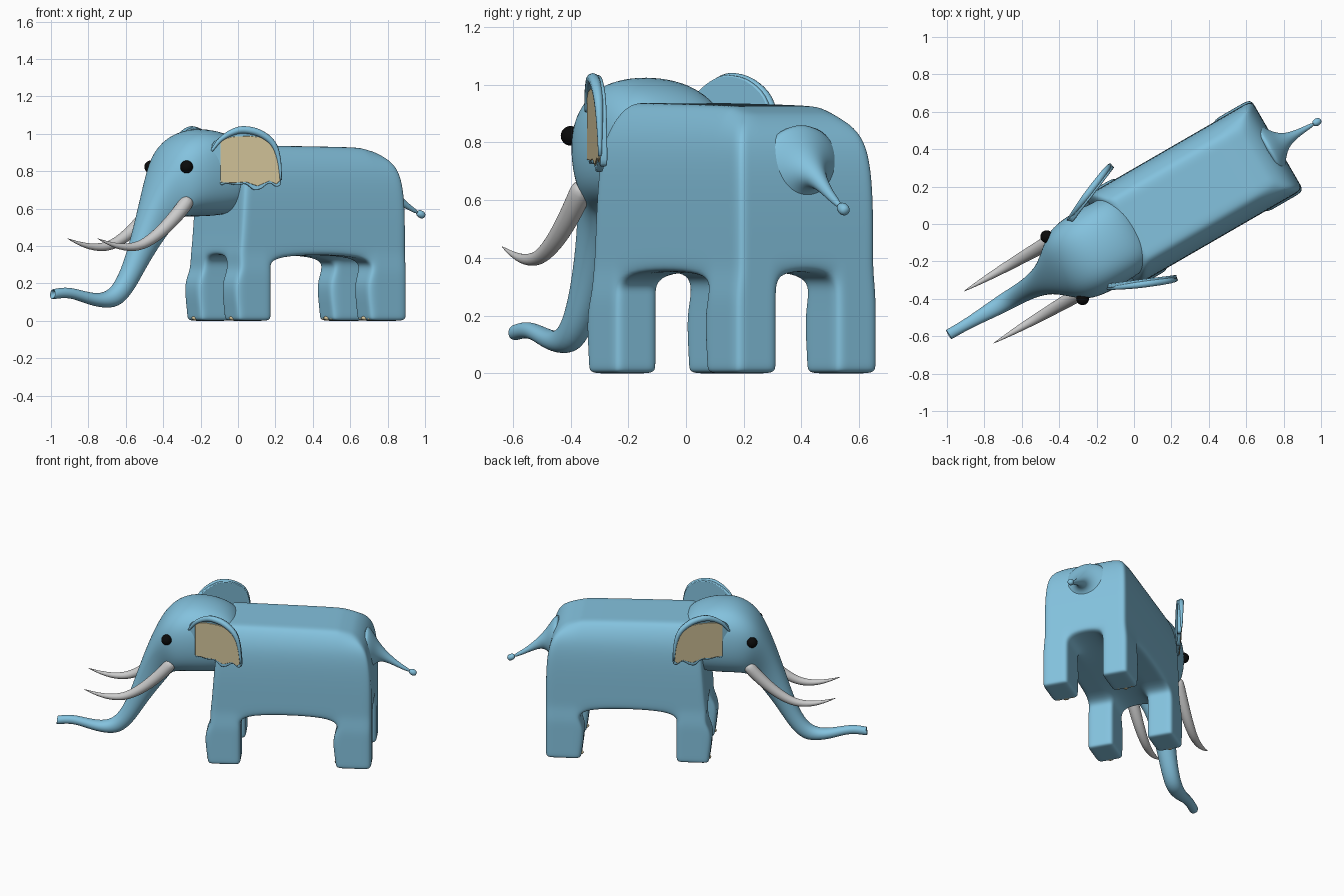
import bpy, bmesh, math
from mathutils import Vector, Matrix

if "Cube" in bpy.data.objects:
    bpy.data.objects.remove(bpy.data.objects["Cube"])

# Built along local X (head at -X), then turned 30 degrees
PLACE = Matrix.Rotation(math.radians(30), 4, 'Z') @ Matrix.Translation((0, -0.017, 0))


def material(name, rgb):
    m = bpy.data.materials.new(name)
    m.diffuse_color = (*rgb, 1)
    m.use_nodes = True
    m.node_tree.nodes["Principled BSDF"].inputs["Base Color"].default_value = m.diffuse_color
    return m


BLUE = material("blue_skin", (0.23, 0.54, 0.73))
CREAM = material("cream", (0.66, 0.56, 0.33))
BLACK = material("black", (0.003, 0.003, 0.003))


def finish(name, bm, mat=None, subsurf=0, bevel=0):
    bmesh.ops.recalc_face_normals(bm, faces=bm.faces[:])
    me = bpy.data.meshes.new(name)
    bm.to_mesh(me)
    bm.free()
    ob = bpy.data.objects.new(name, me)
    bpy.context.collection.objects.link(ob)
    ob.matrix_world = PLACE
    if mat:
        me.materials.append(mat)
    for p in me.polygons:
        p.use_smooth = True
    if subsurf:
        ob.modifiers.new("smooth", 'SUBSURF').levels = subsurf
        ob.modifiers["smooth"].render_levels = subsurf
    if bevel:
        b = ob.modifiers.new("bevel", 'BEVEL')
        b.width, b.segments = bevel, 2
        bpy.ops.object.select_all(action='DESELECT')
        ob.select_set(True)
        bpy.context.view_layer.objects.active = ob
        bpy.ops.object.shade_smooth_by_angle(angle=math.radians(40))
    return ob


def skin(rings):
    bm = bmesh.new()
    rows = [[bm.verts.new(p) for p in r] for r in rings]
    n = len(rows[0])
    for a, b in zip(rows, rows[1:]):
        for i in range(n):
            bm.faces.new((a[i], a[(i + 1) % n], b[(i + 1) % n], b[i]))
    bm.faces.new(rows[0])
    bm.faces.new(rows[-1][::-1])
    return bm


def tube(path, radii, side, n=12):
    pts = [Vector(p) for p in path]
    side = Vector(side)
    rings = []
    for i, (p, r) in enumerate(zip(pts, radii)):
        t = (pts[min(i + 1, len(pts) - 1)] - pts[max(i - 1, 0)]).normalized()
        up = t.cross(side).normalized()
        rings.append([p + r * (math.cos(a) * up + math.sin(a) * side)
                      for a in (2 * math.pi * k / n for k in range(n))])
    return skin(rings)


def spow(v, e):
    return math.copysign(abs(v) ** e, v)


# Body and legs: block cage with rounded subdivision
xs = [-.170, -.115, -.02, .04, .648, .71, .805, .875]
ys = [-.285, -.235, -.165, -.115, .115, .165, .235, .285]
zs = [0, .035, .2, .27, .355, .42, .65, .82, .937]
front_lean = [0, 0, 0, .005, .015, .025, .04, .06, .11]


def cage_point(i, j, k):
    x, y, z = xs[i], ys[j], zs[k]
    if k == 2 and i in (0, 4):
        x -= .025
    if k == 3 and i in (0, 4):
        x += .015
    if i < 2:
        x += front_lean[k]
    if k >= 4:
        y *= .965
    if k >= 7:
        f, w = (.90, .95) if k == 7 else (.62, .74)
        y *= w
        x = .6 + (x - .6) * f if x > .6 else x
    if k == 8:
        z -= (0, 0, 0, 0, .008, .015, .03, .045)[i] + (.015 if j in (0, 7) else 0)
    return (x, y, z)


def filled(i, j, k):
    if not (0 <= i < 7 and 0 <= j < 7 and 0 <= k < 8):
        return False
    return k >= 4 or (i != 3 and j != 3)


bm = bmesh.new()
cache = {}


def vert(key):
    if key not in cache:
        cache[key] = bm.verts.new(cage_point(*key))
    return cache[key]


for i in range(7):
    for j in range(7):
        for k in range(8):
            if not filled(i, j, k):
                continue
            for ax in range(3):
                for d in (0, 1):
                    nb = [i, j, k]
                    nb[ax] += 2 * d - 1
                    if filled(*nb):
                        continue
                    quad = []
                    for u, v in ((0, 0), (1, 0), (1, 1), (0, 1)):
                        c = [i, j, k]
                        c[ax] += d
                        c[(ax + 1) % 3] += u
                        c[(ax + 2) % 3] += v
                        quad.append(vert(tuple(c)))
                    bm.faces.new(quad)
finish("body_and_legs", bm, BLUE, 3)

# Head and trunk: sections given as top x,z / bottom x,z / half width
sections = [
    (.03, .87, .01, .66, .14), (-.01, .95, -.02, .60, .21), (-.11, 1.01, -.09, .565, .232),
    (-.25, 1.037, -.22, .553, .236), (-.36, 1.015, -.32, .555, .232), (-.46, .94, -.38, .55, .208),
    (-.53, .81, -.415, .53, .152), (-.587, .67, -.445, .48, .105), (-.645, .50, -.50, .405, .08),
    (-.70, .33, -.585, .285, .062), (-.755, .215, -.665, .15, .055), (-.81, .158, -.75, .068, .052),
    (-.88, .145, -.85, .068, .046), (-.95, .157, -.94, .088, .038), (-1.04, .178, -1.03, .12, .031),
    (-1.10, .178, -1.10, .122, .029), (-1.145, .17, -1.15, .114, .030),
    (-1.154, .169, -1.159, .115, .028), (-1.150, .16, -1.154, .122, .02), (-1.12, .16, -1.12, .13, .015)]
rings = []
for x1, z1, x0, z0, w in sections:
    e = .75 if w > .1 else .95
    ring = []
    for s in range(16):
        a = 2 * math.pi * s / 16
        c, q = spow(math.cos(a), e), spow(math.sin(a), e)
        ring.append(((x1 + x0) / 2 + (x1 - x0) / 2 * c, w * q, (z1 + z0) / 2 + (z1 - z0) / 2 * c))
    rings.append(ring)
finish("head_and_trunk", skin(rings), BLUE, 2)

# Tail and its tuft
finish("tail", tube([(.80, 0, .70), (.845, 0, .70), (.875, 0, .695), (.915, 0, .687), (.96, 0, .662),
                     (1.03, 0, .615), (1.105, 0, .575)],
                    [.20, .15, .09, .048, .028, .016, .011], (0, 1, 0)), BLUE, 2)
finish("tail_tuft", tube([(1.095, 0, .582), (1.11, 0, .574), (1.13, 0, .564), (1.142, 0, .558)],
                         [.012, .023, .023, .012], (0, 1, 0), 8), BLUE, 1)


def smooth_curve(pts, steps=4, closed=True):
    out, n = [], len(pts)
    for i in range(n if closed else n - 1):
        pick = lambda k: Vector(pts[k % n] if closed else pts[max(0, min(n - 1, k))])
        a, b, c, d = (pick(i + k) for k in (-1, 0, 1, 2))
        for s in range(steps):
            t = s / steps
            out.append(.5 * (2 * b + (c - a) * t + (2 * a - 5 * b + 4 * c - d) * t * t
                             + (3 * b - a - 3 * c + d) * t ** 3))
    return out


def ear_point(t, z, off, s):
    return (-.28 + .335 * t - .386 * off, s * (.205 + .14 * t + .923 * off), z)


def ear_slab(outline, lo, hi, s):
    return skin([[ear_point(t, z, o, s) for t, z in outline] for o in (lo, hi)])


ear_outline = [(-.03, .92), (.1, .98), (.28, 1.02), (.45, 1.033), (.68, 1.015), (.88, .96), (.97, .87),
               (1.0, .74), (.93, .717), (.83, .735), (.7, .705), (.6, .70), (.48, .73), (.35, .725),
               (.2, .735), (.08, .74)]
lining = [(.10, .74), (.10, .97), (.3, .985), (.55, .988), (.8, .977), (.94, .93), (.975, .85),
          (.985, .75), (.93, .73), (.83, .748), (.65, .72), (.48, .742), (.3, .737)]

for s, side in ((-1, "near"), (1, "far")):
    # Ear with cream lining and rolled rim
    finish(f"ear_{side}", ear_slab(smooth_curve(ear_outline), -.014, .010, s), BLUE, bevel=.005)
    finish(f"ear_lining_{side}", ear_slab(lining, .004, .015, s), CREAM, bevel=.002)
    rim = [ear_point(t, z - .012, .012, s) for t, z in smooth_curve(ear_outline[:8], 4, False)]
    radii = [.006 + .014 * math.sin(math.pi * i / (len(rim) - 1)) for i in range(len(rim))]
    finish(f"ear_rim_{side}", tube(rim, radii, (-.386, s * .923, 0), 10), BLUE)

    # Tusk
    y = s * .16
    tusk = [(-.40, y, .66), (-.44, y, .605), (-.56, y, .485), (-.675, y, .41), (-.756, y, .39),
            (-.86, y, .398), (-.976, y, .442)]
    finish(f"tusk_{side}", tube(tusk, [.04, .041, .036, .029, .024, .015, .001], (0, 1, 0)), None, 2)

    # Eye
    bm = bmesh.new()
    bmesh.ops.create_uvsphere(bm, u_segments=24, v_segments=16, radius=.034,
                              matrix=Matrix.Translation((-.438, s * .192, .823)))
    finish(f"eye_{side}", bm, BLACK)

    # Toenails
    for x, leg in ((-.152, "front"), (.663, "rear")):
        bm = bmesh.new()
        for dy in (-.045, 0, .045):
            m = Matrix.Translation((x + abs(dy) * .3, s * .2 + dy, .014)) @ Matrix.Diagonal((1.2, 1, .6, 1))
            bmesh.ops.create_uvsphere(bm, u_segments=12, v_segments=8, radius=.022, matrix=m)
        finish(f"toenails_{leg}_{side}", bm, CREAM)
